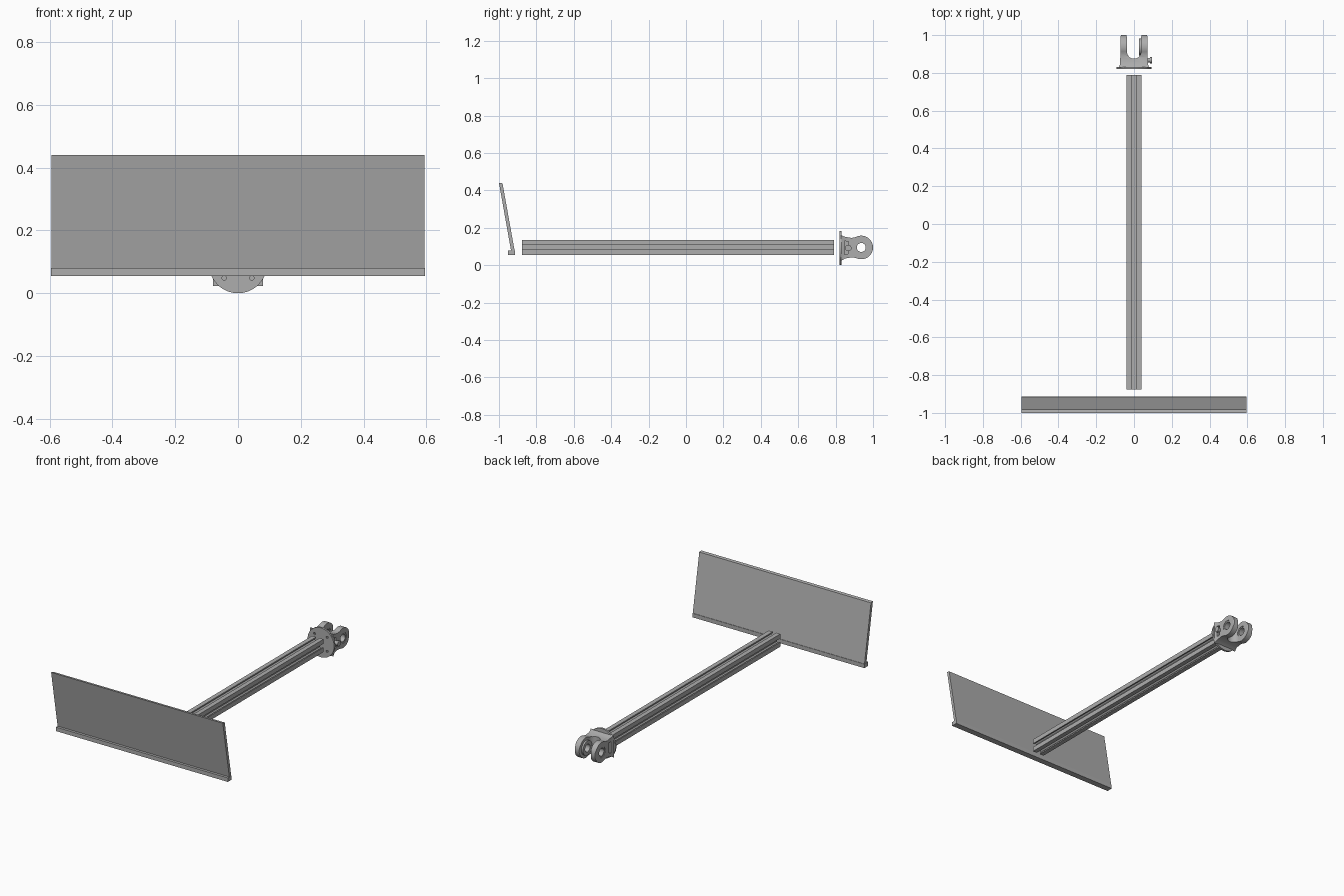
import bpy
import bmesh
from math import sin, cos, pi, radians

if "Cube" in bpy.data.objects:
    bpy.data.objects.remove(bpy.data.objects["Cube"])

grey = bpy.data.materials.new("aluminium grey")
grey.use_nodes = True
grey.diffuse_color = (0.42, 0.42, 0.42, 1)
grey.node_tree.nodes["Principled BSDF"].inputs["Base Color"].default_value = grey.diffuse_color

# Axis the profile is extruded along -> 3D point
PLACE = {
    "x": lambda u, v, d: (d, u, v),
    "y": lambda u, v, d: (u, d, v),
    "z": lambda u, v, d: (u, v, d),
}


def prism(name, profile, axis, start, end):
    """Extrude a closed 2D profile along an axis."""
    bm = bmesh.new()
    place = PLACE[axis]
    a = [bm.verts.new(place(u, v, start)) for u, v in profile]
    b = [bm.verts.new(place(u, v, end)) for u, v in profile]
    bm.faces.new(a)
    bm.faces.new(b[::-1])
    for i in range(len(a)):
        j = (i + 1) % len(a)
        bm.faces.new((a[i], a[j], b[j], b[i]))
    bmesh.ops.recalc_face_normals(bm, faces=bm.faces)
    mesh = bpy.data.meshes.new(name)
    bm.to_mesh(mesh)
    bm.free()
    mesh.materials.append(grey)
    obj = bpy.data.objects.new(name, mesh)
    bpy.context.collection.objects.link(obj)
    return obj


def arc(u, v, r, a0=0, a1=360, steps=40):
    """Points on an arc; a full turn leaves out the repeated end point."""
    count = steps if a1 - a0 == 360 else steps + 1
    angles = [radians(a0 + (a1 - a0) * i / steps) for i in range(count)]
    return [(u + r * cos(t), v + r * sin(t)) for t in angles]


def select(obj):
    bpy.ops.object.select_all(action="DESELECT")
    obj.select_set(True)
    bpy.context.view_layer.objects.active = obj


def cut(obj, tool, operation="DIFFERENCE"):
    tool.hide_render = True
    select(obj)
    mod = obj.modifiers.new("cut", "BOOLEAN")
    mod.operation = operation
    mod.solver = "EXACT"
    mod.object = tool
    bpy.ops.object.modifier_apply(modifier=mod.name)
    bpy.data.objects.remove(tool)


def smooth(obj):
    select(obj)
    bpy.ops.object.shade_smooth_by_angle(angle=radians(30))


def ring(name, u, v, outer, inner, axis, start, end):
    obj = prism(name, arc(u, v, outer), axis, start, end)
    cut(obj, prism("bore", arc(u, v, inner), axis, start - 0.01, end + 0.01))
    smooth(obj)
    return obj


MID = 0.092    # height of the boom axis
PIN_Y = 0.937  # pivot position

# Leaning front panel and its foot rail
prism("panel", [(-0.934, 0.07), (-0.915, 0.07), (-0.981, 0.438), (-1.0, 0.441)],
      "x", -0.595, 0.595)
prism("foot_rail", [(-0.952, 0.055), (-0.914, 0.055), (-0.914, 0.08), (-0.952, 0.08)],
      "x", -0.596, 0.596)

# Slotted boom: one quarter of the section, turned four times
half_slot = [(-0.012, 0.04), (-0.012, 0.032), (-0.023, 0.032), (-0.023, 0.026), (-0.013, 0.016)]
side = [(-0.04, 0.04)] + half_slot + [(-u, v) for u, v in reversed(half_slot)]
section = []
for k in range(4):
    c, s = round(cos(k * pi / 2)), round(sin(k * pi / 2))
    section += [(u * c + v * s, MID + 0.003 - u * s + v * c) for u, v in side]
boom = prism("boom", section, "y", -0.876, 0.79)
cut(boom, prism("core", arc(0, MID + 0.003, 0.007, steps=20), "y", -0.9, 0.81))

# Round mounting flange with bolt holes
flange = prism("flange", arc(0, MID, 0.092, steps=64), "y", 0.82, 0.832)
for k in range(4):
    t = pi / 4 + k * pi / 2
    hole = arc(0.062 * cos(t), MID + 0.062 * sin(t), 0.007, steps=16)
    cut(flange, prism("bolt_hole", hole, "y", 0.8, 0.85))
smooth(flange)

# Clevis: forked plan outline intersected with the lug side outline
right = [(0.08, 0.828), (0.073, 0.85), (0.072, 0.992), (0.064, 1.01),
         (0.044, 1.01), (0.037, 0.99)]
fork_plan = right + arc(0, 0.912, 0.037, 0, -180, 24) + [(-x, y) for x, y in reversed(right)]
clevis = prism("clevis", fork_plan, "z", 0, 0.2)
lug_side = ([(0.827, MID + 0.07), (0.827, MID - 0.07), (0.85, MID - 0.056), (0.885, MID - 0.05)]
            + arc(PIN_Y, MID + 0.003, 0.063, -118, 118, 40)
            + [(0.885, MID + 0.054), (0.85, MID + 0.06)])
cut(clevis, prism("lug_outline", lug_side, "x", -0.1, 0.1), "INTERSECT")
cut(clevis, prism("pin_hole", arc(PIN_Y, MID + 0.003, 0.033), "x", -0.1, 0.1))

# Shallow pockets on both cheeks
pocket = [(0.848, MID - 0.034), (0.868, MID - 0.03), (0.868, MID + 0.034), (0.848, MID + 0.038)]
for sign in (-1, 1):
    ends = sorted((sign * 0.058, sign * 0.1))
    cut(clevis, prism("pocket", pocket, "x", *ends))
smooth(clevis)

# Bushings in the lugs, the left one reaching inwards
ring("right_bushing", PIN_Y, MID + 0.003, 0.034, 0.024, "x", -0.07, -0.039)
ring("left_bushing", PIN_Y, MID + 0.003, 0.034, 0.024, "x", 0.026, 0.07)
ring("left_thrust_washer", PIN_Y, MID + 0.003, 0.045, 0.033, "x", 0.026, 0.038)

# Small locking screw on the left cheek
smooth(prism("lock_screw", arc(0.868, MID, 0.012, steps=20), "x", 0.05, 0.086))
smooth(prism("lock_screw_head", arc(0.868, MID, 0.017, steps=20), "x", 0.084, 0.094))
